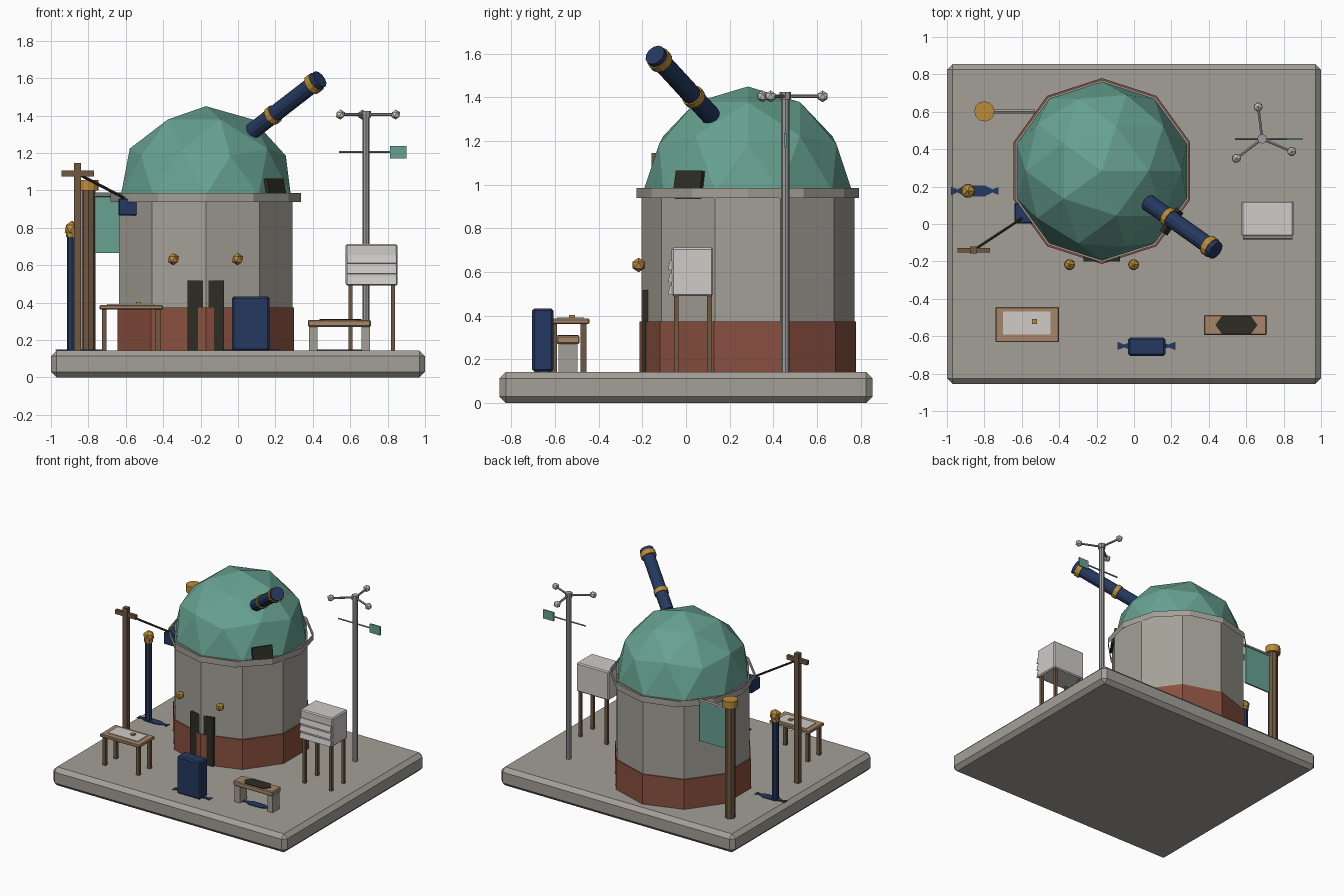
import bpy, bmesh, math
from mathutils import Vector, Matrix

if "Cube" in bpy.data.objects:
    bpy.data.objects.remove(bpy.data.objects["Cube"])


def mat(name, *c):
    m = bpy.data.materials.new(name)
    m.diffuse_color = (*c, 1)
    m.use_nodes = True
    m.node_tree.nodes["Principled BSDF"].inputs["Base Color"].default_value = m.diffuse_color
    return m


STONE = mat("warm stone", .37, .35, .31)
TEAL = mat("verdigris", .135, .36, .285)
BRICK = mat("brick", .25, .08, .05)
NAVY = mat("navy", .018, .04, .115)
GOLD = mat("brass", .50, .26, .04)
WOOD = mat("dark wood", .16, .10, .055)
PALE = mat("pale wood", .38, .24, .14)
DARK = mat("charcoal", .027, .027, .018)
WHITE = mat("off white", .62, .60, .57)
METAL = mat("grey metal", .33, .33, .33)


def finish(bm, name, m):
    me = bpy.data.meshes.new(name)
    bm.to_mesh(me)
    bm.free()
    me.materials.append(m)
    ob = bpy.data.objects.new(name, me)
    bpy.context.collection.objects.link(ob)
    return ob


def box(name, m, x, y, z, bevel=0.0):
    """Box given by its (min, max) on each axis."""
    bm = bmesh.new()
    bmesh.ops.create_cube(bm, size=1)
    for v in bm.verts:
        v.co = Vector([(a + b) / 2 + c * (b - a) for c, (a, b) in zip(v.co, (x, y, z))])
    if bevel:
        bmesh.ops.bevel(bm, geom=bm.edges[:], offset=bevel, segments=1, affect='EDGES')
    return finish(bm, name, m)


def rod(name, m, a, b, r, sides=8, caps=True, turn=0.0):
    """Cylinder from point a to point b."""
    a, b = Vector(a), Vector(b)
    d = b - a
    bm = bmesh.new()
    bmesh.ops.create_cone(bm, cap_ends=caps, segments=sides, radius1=r, radius2=r, depth=d.length)
    q = d.to_track_quat('Z', 'Y').to_matrix().to_4x4()
    if abs(d.x) + abs(d.y) < 1e-6:
        q = Matrix.Identity(4)
    bm.transform(Matrix.Translation((a + b) / 2) @ q @ Matrix.Rotation(turn, 4, 'Z'))
    return finish(bm, name, m)


def ball(name, m, p, r, sub=1):
    bm = bmesh.new()
    bmesh.ops.create_icosphere(bm, subdivisions=sub, radius=r)
    bm.transform(Matrix.Translation(p))
    return finish(bm, name, m)


def plate(name, m, pts, z, t=0.005):
    """Thin flat plate lying on height z."""
    bm = bmesh.new()
    f = bm.faces.new([bm.verts.new((x, y, z)) for x, y in pts])
    r = bmesh.ops.extrude_face_region(bm, geom=[f])
    bmesh.ops.translate(bm, vec=(0, 0, t), verts=[v for v in r["geom"] if isinstance(v, bmesh.types.BMVert)])
    bmesh.ops.recalc_face_normals(bm, faces=bm.faces[:])
    return finish(bm, name, m)


G = 0.143               # ground level on the slab
CX, CY = -0.172, 0.283  # tower axis

# Ground slab
box("base_slab", STONE, (-1, 1), (-.855, .855), (0, G), .03)

# Tower: decagon drum, brick plinth and open parapet band
rod("brick_plinth", BRICK, (CX, CY, G), (CX, CY, .373), .497, 10, turn=math.pi / 10 - math.pi / 10)
rod("stone_drum", STONE, (CX, CY, .373), (CX, CY, .975), .488, 10)
rod("parapet_band", STONE, (CX, CY, .938), (CX, CY, .986), .51, 12, caps=False)

# Faceted dome
dome = ball("dome", TEAL, (CX, CY, .972), .478, 2)
bm = bmesh.new()
bm.from_mesh(dome.data)
bmesh.ops.bisect_plane(bm, geom=bm.verts[:] + bm.edges[:] + bm.faces[:], dist=1e-5,
                       plane_co=(0, 0, .972), plane_no=(0, 0, 1), clear_inner=True)
bm.to_mesh(dome.data)
bm.free()

# Dome slit, facing the telescope direction
slit = box("dome_slit", DARK, (-.025, .025), (-.075, .075), (-.065, .06))
slit.matrix_world = (Matrix.Translation((CX, CY, 0)) @ Matrix.Rotation(math.radians(-36), 4, 'Z')
                     @ Matrix.Translation((.447, 0, 1.0)) @ Matrix.Rotation(-.22, 4, 'Y'))

# Telescope with brass bands
A, B = Vector((.075, .115, 1.315)), Vector((.437, -.142, 1.595))
rod("telescope_tube", NAVY, A, A.lerp(B, .97), .045, 12)
rod("telescope_mid_band", GOLD, A.lerp(B, .28), A.lerp(B, .34), .052, 12)
rod("telescope_end_band", GOLD, A.lerp(B, .88), A.lerp(B, .95), .056, 12)
rod("telescope_cap", NAVY, A.lerp(B, .95), B, .05, 12)

# Door and lanterns
box("door", DARK, (-.27, -.074), (-.2, -.175), (G, .517))
for i, x in enumerate((-.345, -.002)):
    ball(f"door_lantern_{i}", GOLD, (x, -.217, .632), .033)

# Navy cabinet
box("cabinet", NAVY, (-.032, .168), (-.705, -.608), (G, .433), .01)

# Folded ribbons lying on the ground
half = [(0, .03), (.05, .03), (.095, .008), (.125, .022)]
for i, (x, y, s) in enumerate(((-.85, .177, 1), (.066, -.652, 1.24), (.54, -.54, 1))):
    up = [(-a, b) for a, b in half[:0:-1]] + half
    pts = up + [(a, -b) for a, b in up[::-1]]
    plate(f"ground_ribbon_{i}", NAVY, [(x + a * s, y + b) for a, b in pts], G)

# Chart table
box("table_top", PALE, (-.74, -.402), (-.632, -.443), (.362, .386), .005)
for i, x in enumerate((-.715, -.427)):
    for j, y in enumerate((-.605, -.47)):
        box(f"table_leg_{i}{j}", WOOD, (x - .013, x + .013), (y - .013, y + .013), (G, .364))
box("chart_sheet", WHITE, (-.70, -.446), (-.59, -.468), (.386, .391))
box("paperweight", GOLD, (-.545, -.518), (-.535, -.508), (.391, .402))

# Bench with dark cushion
box("bench_seat", PALE, (.373, .71), (-.593, -.487), (.27, .308), .006)
for i, x in enumerate((.38, .66)):
    box(f"bench_leg_{i}", STONE, (x, x + .045), (-.585, -.497), (G, .272))
plate("bench_cushion", DARK, [(.435, -.54), (.47, -.588), (.625, -.588), (.66, -.54),
                              (.625, -.492), (.47, -.492)], .307)

# Louvred instrument box
box("louvre_box", WHITE, (.576, .853), (-.066, .124), (.49, .712), .008)
for i in range(3):
    slat = box(f"louvre_slat_{i}", WHITE, (-.132, .132), (-.012, .012), (-.021, .021))
    slat.matrix_world = Matrix.Translation((.715, -.066, .63 - i * .057)) @ Matrix.Rotation(-.2, 4, 'X')
for i, x in enumerate((.602, .828)):
    for j, y in enumerate((-.045, .107)):
        box(f"louvre_leg_{i}{j}", WOOD, (x - .011, x + .011), (y - .011, y + .011), (G, .495))

# Weather mast with cups and vane
MX, MY = .685, .455
rod("mast", METAL, (MX, MY, G), (MX, MY, 1.42), .019)
rod("cup_hub", METAL, (MX, MY, 1.39), (MX, MY, 1.425), .026)
for i in range(3):
    a = math.radians(97 + 120 * i)
    tip = (MX + .172 * math.cos(a), MY + .172 * math.sin(a), 1.405)
    rod(f"cup_arm_{i}", METAL, (MX, MY, 1.405), tip, .008, 6)
    ball(f"wind_cup_{i}", WHITE, tip, .027)
rod("vane_bar", METAL, (.54, MY, 1.205), (.83, MY, 1.205), .006, 6)
box("vane_fin", TEAL, (.812, .9), (MY - .005, MY + .005), (1.17, 1.238))

# Banner post, rail and banner
rod("banner_post", WOOD, (-.8, .602, G), (-.8, .602, 1.0), .037, 8)
rod("banner_post_cap", GOLD, (-.8, .602, 1.0), (-.8, .602, 1.055), .054, 12)
rod("banner_rail", METAL, (-.8, .602, .975), (-.53, .602, .975), .013, 6)
box("banner", TEAL, (-.77, -.54), (.596, .608), (.665, .97))

# Lamp post
rod("lamp_post", NAVY, (-.888, .177, G), (-.888, .177, .765), .025, 8)
rod("lamp_collar", GOLD, (-.888, .177, .75), (-.888, .177, .775), .032, 8)
ball("lamp_globe", GOLD, (-.888, .177, .795), .043)

# Cable pole, junction box and cable
box("cable_pole", WOOD, (-.877, -.84), (-.158, -.121), (G, 1.145))
box("cable_crossbar", WOOD, (-.945, -.77), (-.152, -.127), (1.075, 1.107))
box("junction_box", NAVY, (-.64, -.535), (.003, .113), (.865, .957), .006)
rod("cable", DARK, (-.85, -.135, 1.085), (-.6, .03, .955), .008, 6)
